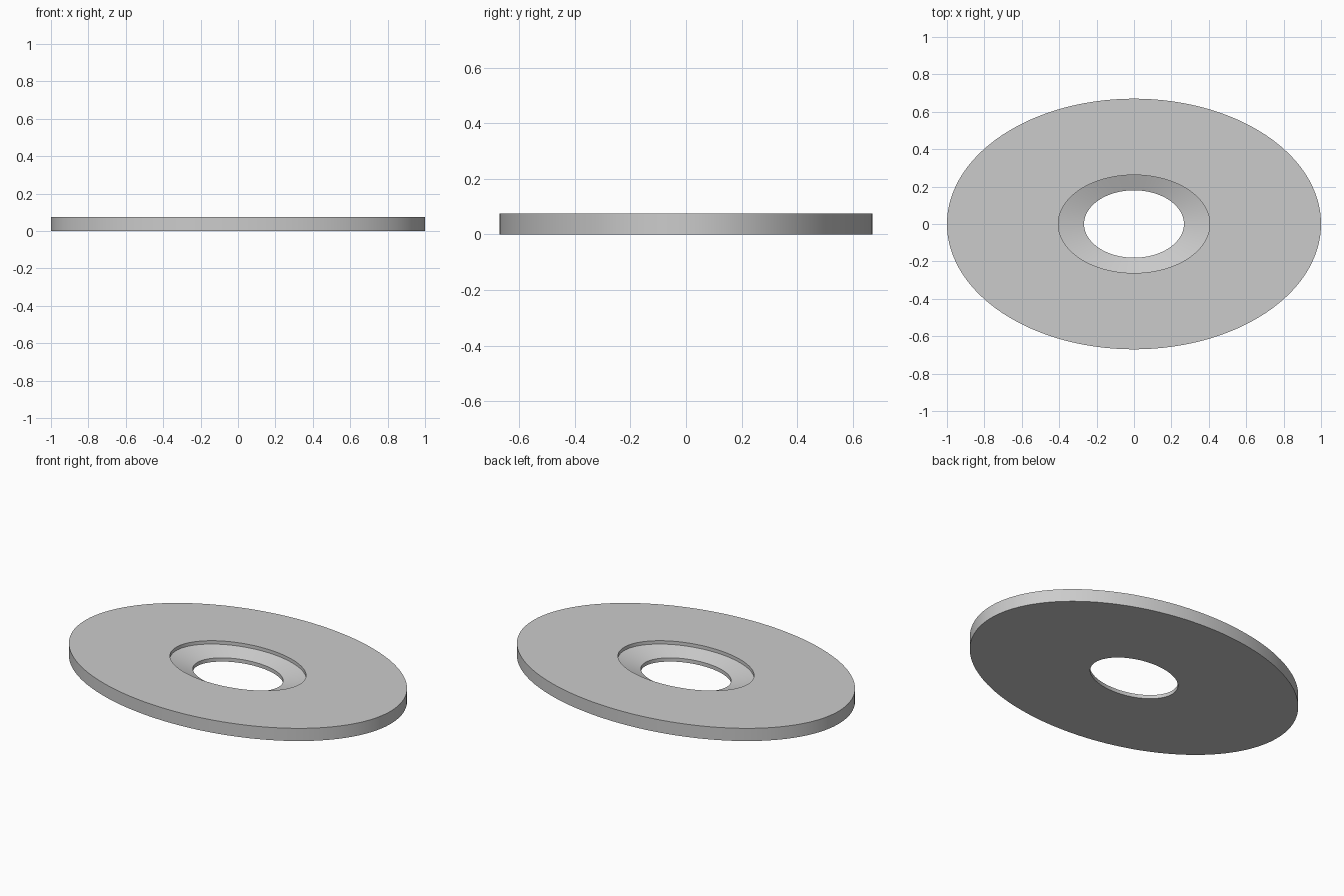
import bpy, bmesh, math

if "Cube" in bpy.data.objects:
    bpy.data.objects.remove(bpy.data.objects["Cube"])

SEGMENTS = 160

# Cross-section of the plate: (x radius, y radius, height), a closed loop
PROFILE = [
    (1.0, 0.67, 0.0),       # outer rim
    (1.0, 0.67, 0.075),
    (0.405, 0.262, 0.075),  # recess lip
    (0.405, 0.262, 0.055),
    (0.267, 0.18, 0.022),   # sloped seat down to the hole
    (0.267, 0.18, 0.0),     # hole
]


def elliptical_ring(name, profile):
    bm = bmesh.new()
    rings = []
    for rx, ry, z in profile:
        angles = [2 * math.pi * i / SEGMENTS for i in range(SEGMENTS)]
        rings.append([bm.verts.new((rx * math.cos(a), ry * math.sin(a), z)) for a in angles])
    for k, ring in enumerate(rings):
        nxt = rings[(k + 1) % len(rings)]
        for i in range(SEGMENTS):
            j = (i + 1) % SEGMENTS
            bm.faces.new((ring[i], ring[j], nxt[j], nxt[i]))
    bmesh.ops.recalc_face_normals(bm, faces=bm.faces)
    mesh = bpy.data.meshes.new(name)
    bm.to_mesh(mesh)
    bm.free()
    obj = bpy.data.objects.new(name, mesh)
    bpy.context.collection.objects.link(obj)
    return obj


# Oval plate with a recessed central hole
plate = elliptical_ring("oval_plate", PROFILE)
bpy.context.view_layer.objects.active = plate
plate.select_set(True)
bpy.ops.object.shade_smooth_by_angle(angle=math.radians(15))
